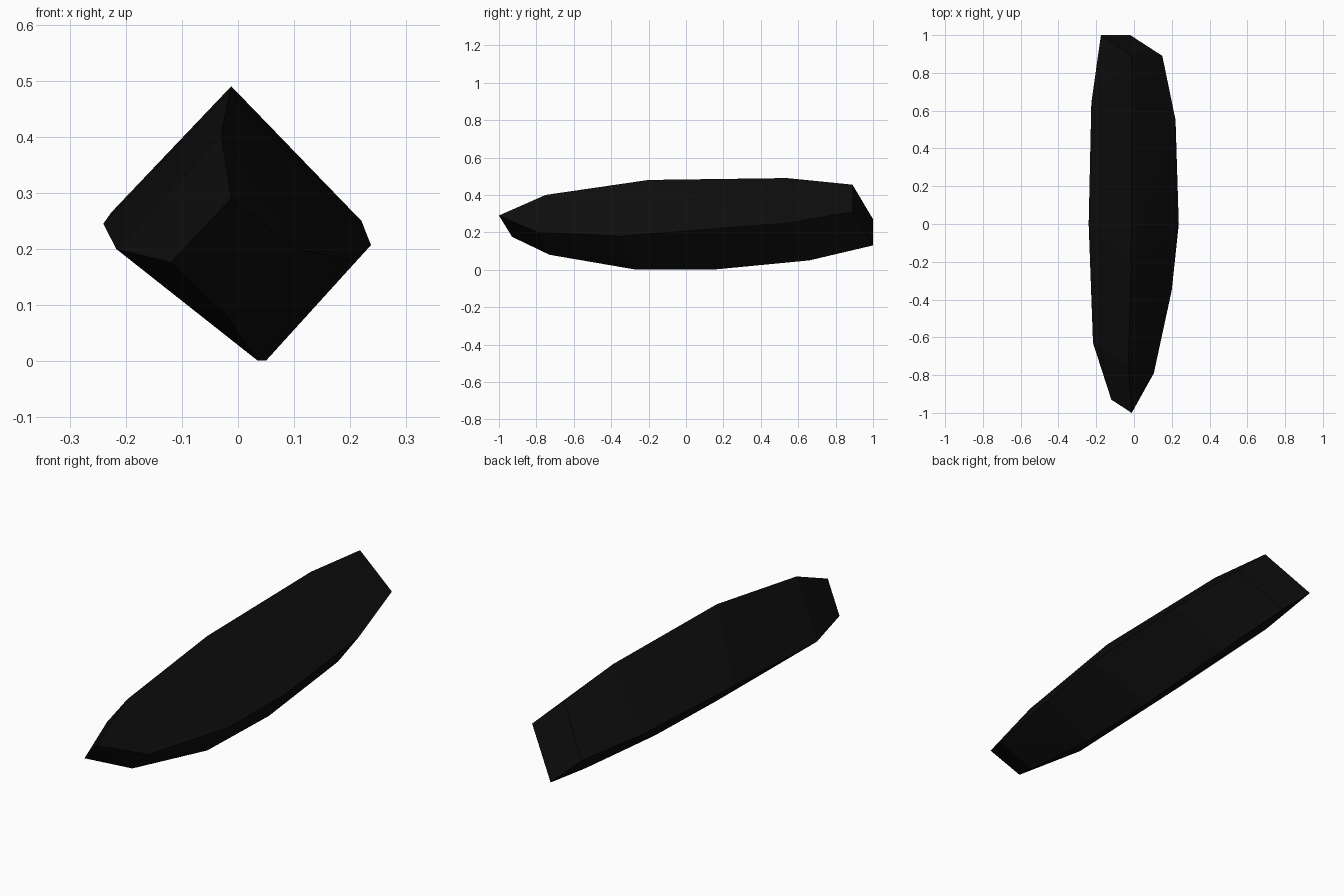
import bpy
import bmesh
import math

cube = bpy.data.objects.get("Cube")
if cube:
    bpy.data.objects.remove(cube, do_unlink=True)

# Near-black stone
stone = bpy.data.materials.new("black_stone")
stone.use_nodes = True
colour = (0.004, 0.004, 0.004, 1)
stone.diffuse_color = colour
bsdf = next(n for n in stone.node_tree.nodes if n.type == 'BSDF_PRINCIPLED')
bsdf.inputs["Base Color"].default_value = colour

# Four long ridges, each running front to back
top_ridge = [(-.012, -1, .29), (-.03, -.75, .4), (-.015, -.2, .48),
             (-.012, .54, .49), (-.01, .89, .455)]
left_ridge = [(.105, -.79, .2), (.2, -.35, .18), (.237, 0, .207),
              (.22, .55, .25), (.15, .89, .31)]
bottom_ridge = [(-.12, -.93, .176), (-.02, -.73, .08), (.035, -.27, .001),
                (.05, .15, .001), (.04, .66, .05), (-.02, 1, .13)]
right_ridge = [(-.217, -.63, .2), (-.24, 0, .245), (-.226, .64, .265),
               (-.175, 1, .27)]

# Faceted shard wrapped around the ridges
bm = bmesh.new()
for ridge in (top_ridge, left_ridge, bottom_ridge, right_ridge):
    for point in ridge:
        bm.verts.new(point)
hull = bmesh.ops.convex_hull(bm, input=bm.verts)
loose = {v for v in hull["geom_interior"] if isinstance(v, bmesh.types.BMVert)}
bmesh.ops.delete(bm, geom=list(loose), context='VERTS')

# Merge nearly flat neighbours into broad facets
bmesh.ops.dissolve_limit(bm, angle_limit=math.radians(1),
                         verts=bm.verts, edges=bm.edges)
bmesh.ops.recalc_face_normals(bm, faces=bm.faces)
mesh = bpy.data.meshes.new("stone_shard")
bm.to_mesh(mesh)
bm.free()
mesh.materials.append(stone)
shard = bpy.data.objects.new("stone_shard", mesh)
bpy.context.collection.objects.link(shard)
